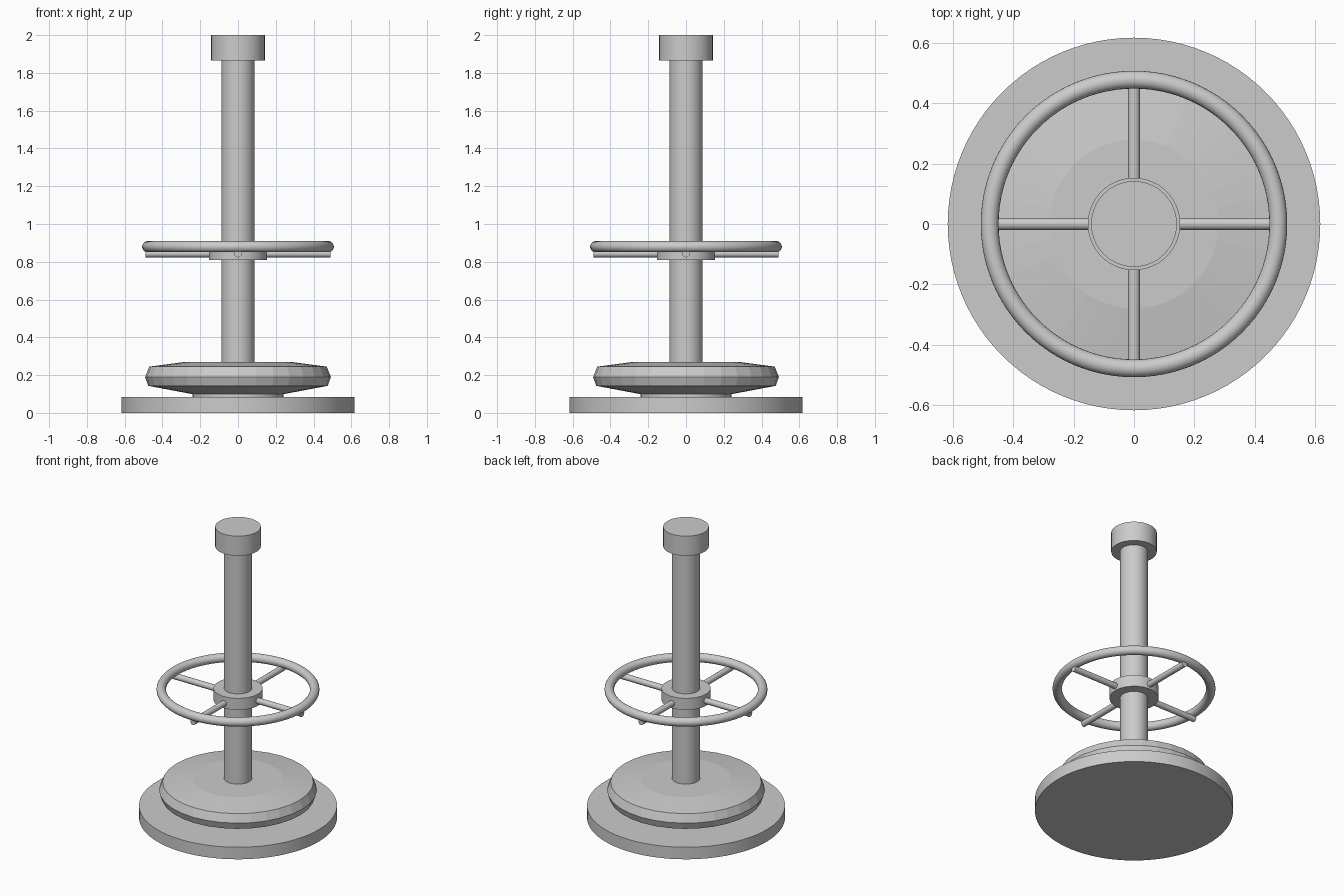
import bpy, bmesh, math
from mathutils import Matrix

if "Cube" in bpy.data.objects:
    bpy.data.objects.remove(bpy.data.objects["Cube"])

grey = bpy.data.materials.new("plain grey")
grey.diffuse_color = (0.6, 0.6, 0.6, 1)
grey.use_nodes = True
grey.node_tree.nodes["Principled BSDF"].inputs["Base Color"].default_value = grey.diffuse_color


def add_object(name, bm, smooth=True):
    bmesh.ops.recalc_face_normals(bm, faces=bm.faces)
    mesh = bpy.data.meshes.new(name)
    bm.to_mesh(mesh)
    bm.free()
    mesh.materials.append(grey)
    ob = bpy.data.objects.new(name, mesh)
    bpy.context.collection.objects.link(ob)
    if smooth:
        bpy.ops.object.select_all(action='DESELECT')
        ob.select_set(True)
        bpy.context.view_layer.objects.active = ob
        bpy.ops.object.shade_smooth_by_angle(angle=math.radians(30))
    return ob


def lathe(name, profile, sides=64, smooth=True):
    """Turn (radius, z) points around z and cap both ends."""
    bm = bmesh.new()
    rings = []
    for r, z in profile:
        rings.append([bm.verts.new((r * math.cos(2 * math.pi * i / sides),
                                    r * math.sin(2 * math.pi * i / sides), z))
                      for i in range(sides)])
    for a, b in zip(rings, rings[1:]):
        for i in range(sides):
            j = (i + 1) % sides
            bm.faces.new((a[i], a[j], b[j], b[i]))
    bm.faces.new(rings[0][::-1])
    bm.faces.new(rings[-1])
    return add_object(name, bm, smooth)


# Base plate, faceted disc above it, pole and top cap
lathe("base_plate", [(0.617, 0), (0.617, 0.083)], 96)
lathe("base_neck", [(0.24, 0.08), (0.24, 0.105)])
lathe("base_bulge", [(0.235, 0.098), (0.475, 0.143), (0.492, 0.19),
                     (0.47, 0.245), (0.28, 0.27)], 32, smooth=False)
lathe("pole", [(0.0875, 0.2), (0.0875, 1.88)])
lathe("top_cap", [(0.142, 1.865), (0.142, 2.0)])

# Foot ring: hub, hoop and four spokes
lathe("ring_hub", [(0.153, 0.81), (0.153, 0.89)])

bm = bmesh.new()
around, tube = 96, 20
grid = []
for i in range(around):
    a = 2 * math.pi * i / around
    row = []
    for k in range(tube):
        t = 2 * math.pi * k / tube
        r = 0.478 + 0.0295 * math.cos(t)
        row.append(bm.verts.new((r * math.cos(a), r * math.sin(a),
                                 0.88 + 0.0295 * math.sin(t))))
    grid.append(row)
for i in range(around):
    p, q = grid[i], grid[(i + 1) % around]
    for k in range(tube):
        m = (k + 1) % tube
        bm.faces.new((p[k], q[k], q[m], p[m]))
add_object("foot_ring", bm)

for n in range(4):
    bm = bmesh.new()
    place = (Matrix.Rotation(n * math.pi / 2, 4, 'Z')
             @ Matrix.Translation((0.295, 0, 0.843))
             @ Matrix.Rotation(math.pi / 2, 4, 'Y'))
    bmesh.ops.create_cone(bm, cap_ends=True, segments=24, radius1=0.02,
                          radius2=0.02, depth=0.39, matrix=place)
    add_object(f"spoke_{n + 1}", bm)
